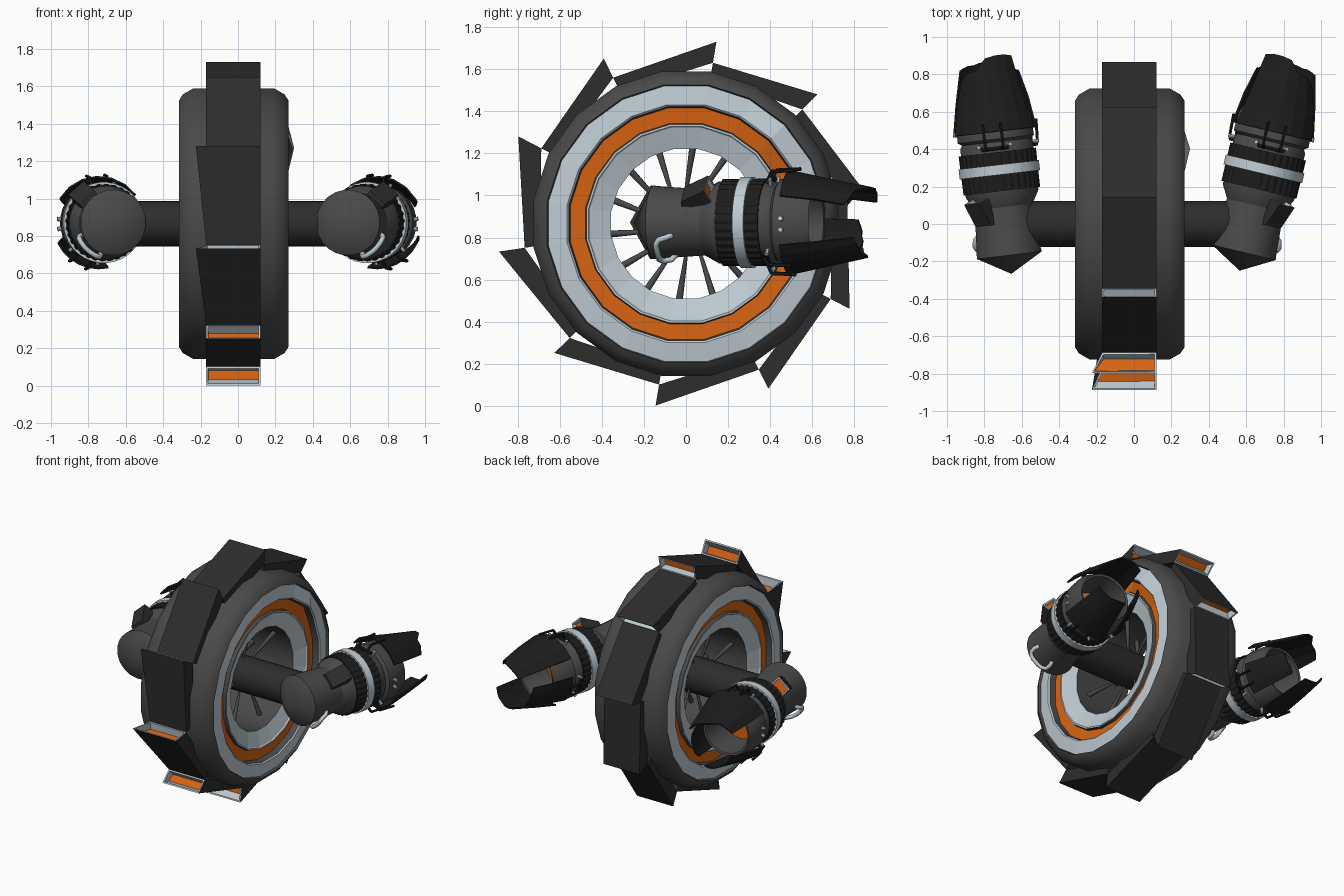
import bpy, bmesh, math
from math import sin, cos, pi, radians
from mathutils import Matrix, Vector

if "Cube" in bpy.data.objects:
    bpy.data.objects.remove(bpy.data.objects["Cube"])


def material(name, rgb):
    m = bpy.data.materials.new(name)
    m.diffuse_color = (*rgb, 1)
    m.use_nodes = True
    m.node_tree.nodes["Principled BSDF"].inputs["Base Color"].default_value = m.diffuse_color
    return m


GREY = material("dark grey metal", (0.068, 0.068, 0.068))
DARK = material("charcoal tread", (0.026, 0.026, 0.026))
BLACK = material("black plate", (0.012, 0.012, 0.012))
PALE = material("pale blue grey", (0.52, 0.60, 0.65))
ORANGE = material("orange", (0.68, 0.125, 0.006))
CZ, CX = 0.866, -0.023          # wheel centre


def finish(name, bm, mats, M=Matrix(), smooth=None):
    """Place a bmesh in the scene; smooth = edge angle limit in degrees."""
    bmesh.ops.transform(bm, matrix=M, verts=bm.verts)
    bmesh.ops.recalc_face_normals(bm, faces=bm.faces)
    me = bpy.data.meshes.new(name)
    bm.to_mesh(me)
    bm.free()
    for m in mats:
        me.materials.append(m)
    if smooth:
        me.shade_smooth()
        me.set_sharp_from_angle(angle=radians(smooth))
    ob = bpy.data.objects.new(name, me)
    bpy.context.collection.objects.link(ob)
    return ob


def revolve(name, prof, n, mats, ids=None, M=Matrix(), smooth=None, closed=True, teeth=0, move=None):
    """Turn a (t, r) profile round local Y; ids gives a material per segment."""
    bm = bmesh.new()
    rings = []
    for j in range(n):
        a = 2 * pi * (j + 0.5) / n
        k = teeth * (j % 4 > 1)
        rings.append([bm.verts.new(((r - k) * cos(a), t, (r - k) * sin(a))) for t, r in prof])
    m = len(prof)
    for j in range(n):
        A, B = rings[j], rings[(j + 1) % n]
        for i in range(m if closed else m - 1):
            f = bm.faces.new((A[i], A[(i + 1) % m], B[(i + 1) % m], B[i]))
            f.material_index = ids[i] if ids else 0
    bmesh.ops.remove_doubles(bm, verts=bm.verts, dist=1e-5)
    if move:
        move(bm)
    return finish(name, bm, mats, M, smooth)


def scoop(name, prof, rim, depth, M=Matrix()):
    """Wedge with a framed orange opening. prof: ramp start, tip, tip base,
    start base, each as (left point, right point)."""
    bm = bmesh.new()
    L = [bm.verts.new(p[0]) for p in prof]
    R = [bm.verts.new(p[1]) for p in prof]
    bm.faces.new(L)
    bm.faces.new(R[::-1])
    for i in range(4):
        k = (i + 1) % 4
        f = bm.faces.new((L[k], L[i], R[i], R[k]))
        if i == 1:
            mouth = f
    bmesh.ops.recalc_face_normals(bm, faces=bm.faces)
    n = mouth.normal.copy()
    for thick, dep in ((rim, 0), (0.002, -depth)):
        res = bmesh.ops.inset_individual(bm, faces=[mouth], thickness=thick, depth=dep)
        for f in res["faces"]:
            f.material_index = 1
    mouth.material_index = 2
    # the outer edge of the recess follows the ramp
    d = (R[0].co - R[1].co).normalized()
    shift = d * (depth / -d.dot(n)) + n * depth
    for v in sorted(mouth.verts, key=lambda v: v.co.dot(shift))[:2]:
        v.co += shift
    return finish(name, bm, [DARK, PALE, ORANGE], M)


def rod(bm, p, q, r1, r2, n=8):
    p, q = Vector(p), Vector(q)
    d = q - p
    M = Matrix.Translation((p + q) / 2) @ d.to_track_quat('Z', 'Y').to_matrix().to_4x4()
    bmesh.ops.create_cone(bm, cap_ends=True, segments=n, radius1=r1, radius2=r2, depth=d.length, matrix=M)


# ---- Wheel: tyre, pale side rings, recessed orange ring, bowl and bore
half = [(0.215, 0.36), (0.25, 0.462), (0.258, 0.468), (0.258, 0.478), (0.235, 0.483), (0.238, 0.556),
        (0.28, 0.563), (0.288, 0.572), (0.275, 0.662), (0.292, 0.668), (0.272, 0.70), (0.215, 0.733)]
ids = [1, 1, 1, 0, 2, 0, 1, 1, 0, 0, 0]
wheel_prof = half + [(-t, r) for t, r in half[::-1]]
wheel_M = Matrix(((0, 1, 0, CX), (1, 0, 0, 0), (0, 0, 1, CZ), (0, 0, 0, 1)))


def dent(bm):   # one raised corner on the right side ring
    for v in bm.verts:
        r = math.hypot(v.co.x, v.co.z)
        if v.co.y > 0.2 and 0.52 < r < 0.6 and abs(math.atan2(v.co.z, v.co.x) - pi / 4) < 0.05:
            v.co.y += 0.035


wheel = revolve("wheel", wheel_prof, 20, [GREY, PALE, ORANGE], ids + [0] + ids[::-1] + [0],
                wheel_M, 35, move=dent)
for p in wheel.data.polygons:      # rings stay faceted, tyre is smooth
    p.use_smooth = p.material_index == 0

# ---- Ten sawtooth treads with open vents
for k in range(10):
    a1 = radians(80.5 + 36 * k)
    a0 = a1 + radians(36)
    flare = 0.055 if k in (2, 3) else 0

    def pt(a, r, fl=0):
        y, z = r * cos(a), CZ + r * sin(a)
        return (-0.17 - fl, y, z), (0.12, y, z)
    scoop("tread_%d" % (k + 1), [pt(a0, 0.775), pt(a1, 0.876 + flare * 0.4, flare), pt(a1, 0.775), pt(a0, 0.70)],
          0.014, 0.05)

# ---- Axle and tapered spokes
bm = bmesh.new()
rod(bm, (-0.66, 0, CZ), (0.6, 0, CZ), 0.122, 0.122, 24)
finish("axle", bm, [DARK], smooth=40)
bm = bmesh.new()
for i in range(14):
    a = 2 * pi * (i + 0.3) / 14
    s = 0.11 if i % 2 else -0.11
    rod(bm, (CX + s, 0.37 * cos(a), CZ + 0.37 * sin(a)),
        (CX + s * 0.6, 0.11 * cos(a + 0.15), CZ + 0.11 * sin(a + 0.15)), 0.017, 0.007)
finish("spokes", bm, [GREY], smooth=50)


def polar(deg, r, t):
    a = radians(deg)
    return Vector((r * cos(a), t, r * sin(a)))


def engine(side, M):
    # housing, nozzle with grey throat and orange core
    prof = [(-0.56, 0), (-0.46, 0.176), (-0.42, 0.172), (-0.2, 0.157), (-0.13, 0.197), (0.13, 0.197),
            (0.15, 0.185), (0.165, 0.207), (0.27, 0.203), (0.335, 0.172), (0.33, 0.158), (0.13, 0.135), (0.13, 0)]
    revolve(side + "_engine_body", prof, 24, [GREY, ORANGE], [0] * 11 + [1], M, 32, closed=False)
    # ribbed collar and pale band
    revolve(side + "_ribbed_collar", [(-0.115, 0.19), (-0.115, 0.206), (0.095, 0.208), (0.095, 0.19)],
            128, [BLACK], None, M, teeth=0.006)
    revolve(side + "_pale_band", [(-0.027, 0.19), (-0.027, 0.217), (0.027, 0.217), (0.027, 0.19)],
            32, [PALE], None, M, 40)
    # curved tail petals (centre, half width, root radius, tip per column)
    hinges, pins = bmesh.new(), bmesh.new()
    petals = ((87, 56, 0.25, (0.5, 0.53, 0.54, 0.6, 0.61, 0.61, 0.6)),
              (-64, 38, 0.25, (0.57, 0.58, 0.58, 0.57, 0.57, 0.56, 0.55)),
              (203, 28, 0.225, (0.5, 0.51, 0.52, 0.52, 0.53, 0.53, 0.52)))
    for i, (c, w, root, tips) in enumerate(petals):
        bm = bmesh.new()
        rows = [[bm.verts.new(polar(c + (u / 3 - 1) * w, r, t or tips[u])) for u in range(7)]
                for t, r in ((0.205, root), (0.37, 0.5 * root + 0.09), (0, 0.168))]
        for A, B in zip(rows, rows[1:]):
            for u in range(6):
                bm.faces.new((A[u], A[u + 1], B[u + 1], B[u]))
        bmesh.ops.recalc_face_normals(bm, faces=bm.faces)
        bmesh.ops.solidify(bm, geom=bm.faces[:], thickness=0.01)
        finish("%s_petal_%d" % (side, i + 1), bm, [BLACK], M)
        # hinge arms and pins at the petal root
        for d in (-11, 11):
            rod(hinges, polar(c + d, 0.212, 0.11), polar(c + d, root, 0.13), 0.009, 0.009, 6)
            rod(hinges, polar(c + d, root, 0.13), polar(c + d, root + 0.006, 0.25), 0.009, 0.009, 6)
            rod(pins, polar(c + d * 2, 0.19, 0.13), polar(c + d * 2, 0.228, 0.13), 0.01, 0.01)
        rod(hinges, polar(c - 20, 0.212, 0.115), polar(c + 20, 0.212, 0.115), 0.012, 0.012, 6)
    for d in (-9, 5):
        rod(pins, polar(d, 0.19, 0.21), polar(d, 0.225, 0.21), 0.012, 0.012)
    finish(side + "_hinges", hinges, [BLACK], M)
    finish(side + "_pins", pins, [PALE], M)
    # intake scoop on the upper outer side
    fr = Matrix.Rotation(radians(-48), 4, 'Y')

    def sp(t, r):
        return fr @ Vector((r, t, -0.055)), fr @ Vector((r, t, 0.055))
    scoop(side + "_intake", [sp(-0.29, 0.18), sp(-0.165, 0.25), sp(-0.14, 0.17), sp(-0.29, 0.14)], 0.014, 0.02, M)
    # bent pale pipe on the lower outer side
    pts = [polar(-72, 0.16, -0.34), polar(-72, 0.185, -0.36), polar(-70, 0.195, -0.395)]
    pts += [polar(a, 0.198, -0.41) for a in (-62, -52, -42, -32)]
    pts += [polar(-25, 0.195, -0.395), polar(-23, 0.185, -0.36), polar(-23, 0.16, -0.34)]
    cu = bpy.data.curves.new(side + "_pipe", 'CURVE')
    cu.dimensions = '3D'
    cu.bevel_depth = 0.014
    cu.bevel_resolution = 2
    cu.use_fill_caps = True
    s = cu.splines.new('POLY')
    s.points.add(len(pts) - 1)
    for p, v in zip(s.points, pts):
        p.co = (*(M @ v), 1)
    cu.materials.append(PALE)
    bpy.context.collection.objects.link(bpy.data.objects.new(side + "_pipe", cu))


# ---- Two engines, splayed outwards; the left one is mirrored
engine("right", Matrix.Translation((0.695, 0.295, 0.872)) @ Matrix.Rotation(radians(-13.5), 4, 'Z'))
engine("left", Matrix.Translation((-0.72, 0.29, 0.872)) @ Matrix.Rotation(radians(6.6), 4, 'Z')
       @ Matrix.Diagonal((-1, 1, 1, 1)))
